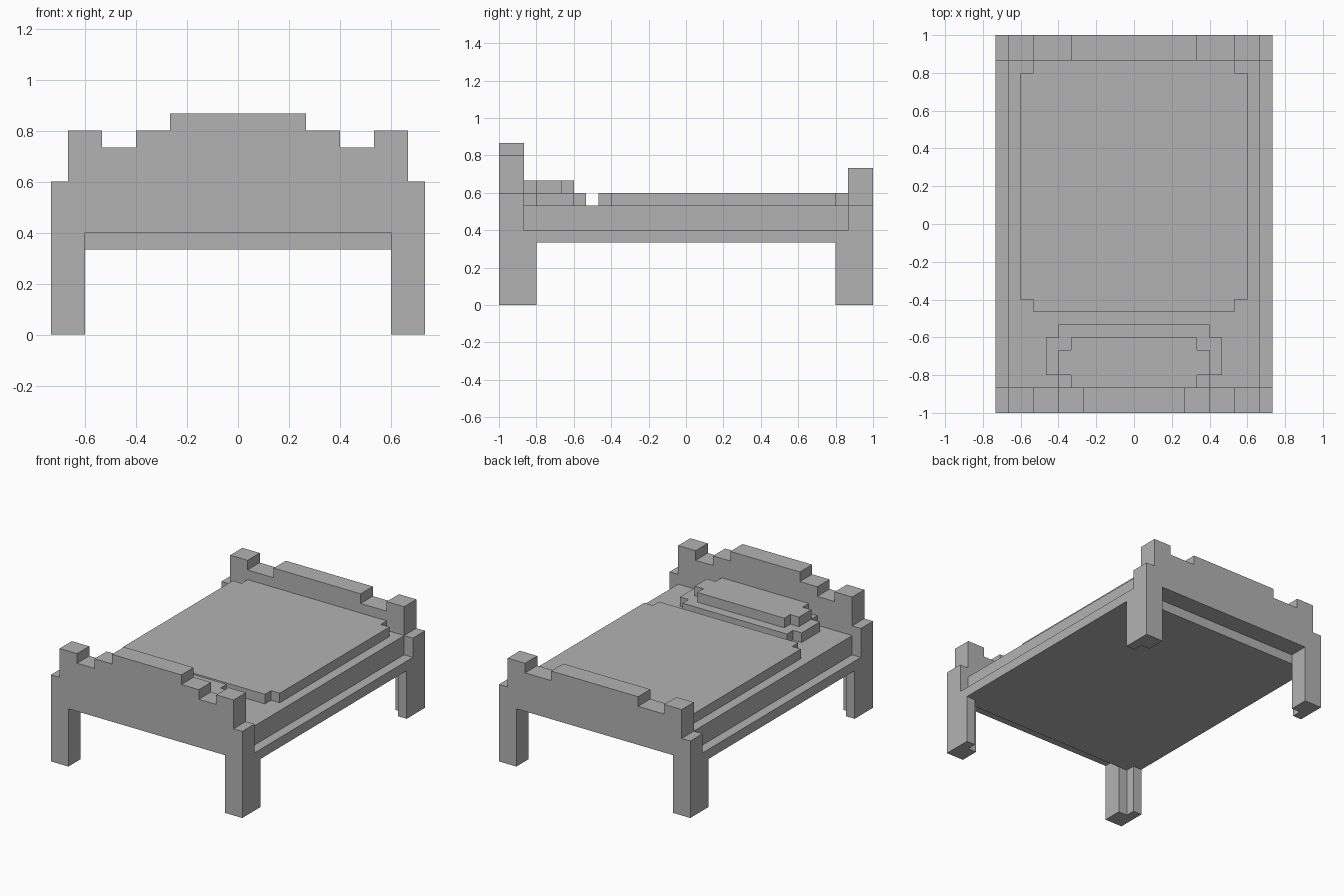
import bpy
import bmesh
from mathutils import Vector

if "Cube" in bpy.data.objects:
    bpy.data.objects.remove(bpy.data.objects["Cube"], do_unlink=True)

U = 1 / 15  # one block of the stepped grid

grey = bpy.data.materials.new("plain_grey")
grey.use_nodes = True
GREY = (0.45, 0.45, 0.45, 1)
grey.diffuse_color = GREY
grey.node_tree.nodes["Principled BSDF"].inputs["Base Color"].default_value = GREY


def prism(name, outline, direction):
    """Extrude a closed outline (in blocks) along a direction."""
    bm = bmesh.new()
    face = bm.faces.new([bm.verts.new(Vector(p) * U) for p in outline])
    moved = bmesh.ops.extrude_face_region(bm, geom=[face])["geom"]
    verts = [v for v in moved if isinstance(v, bmesh.types.BMVert)]
    bmesh.ops.translate(bm, verts=verts, vec=Vector(direction) * U)
    bmesh.ops.recalc_face_normals(bm, faces=bm.faces)
    mesh = bpy.data.meshes.new(name)
    bm.to_mesh(mesh)
    bm.free()
    mesh.materials.append(grey)
    obj = bpy.data.objects.new(name, mesh)
    bpy.context.collection.objects.link(obj)
    return obj


def mirrored(half):
    """Complete a right-hand half outline with its mirror image in x."""
    return half + [(-a, b) for a, b in reversed(half)]


def board(name, half, y):
    prism(name, [(a, y, b) for a, b in mirrored(half)], (0, 2, 0))


def slab(name, half, z, height):
    prism(name, [(a, b, z) for a, b in mirrored(half)], (0, 0, height))


def notched(x, y0, y1):
    """Half of a rectangle with one-block corner notches."""
    return [(x - 1, y0), (x - 1, y0 + 1), (x, y0 + 1),
            (x, y1 - 1), (x - 1, y1 - 1), (x - 1, y1)]


# End boards with their leg fronts
leg = [(9, 6), (9, 0), (11, 0)]
board("headboard", leg + [(11, 9), (10, 9), (10, 12), (8, 12), (8, 11),
                          (6, 11), (6, 12), (4, 12), (4, 13)], -15)
board("footboard", leg + [(11, 8), (10, 8), (10, 11), (8, 11), (8, 10),
                          (5, 10), (5, 11)], 13)

# Inner strip that makes each leg L-shaped
for side, x in (("left", 10), ("right", -11)):
    for end, y in (("front", -13), ("back", 12)):
        prism(f"{end}_{side}_leg_strip",
              [(x, y, 0), (x + 1, y, 0), (x + 1, y + 1, 0), (x, y + 1, 0)],
              (0, 0, 5))

# Frame, mattress and bedding
slab("bed_frame", [(11, -13), (11, 13)], 5, 1)
slab("mattress", [(10, -13), (10, 13)], 6, 2)
slab("blanket", notched(9, -7, 13), 8, 1)
slab("pillow_base", notched(7, -13, -8), 8, 1)
slab("pillow_top", notched(6, -13, -9), 9, 1)
